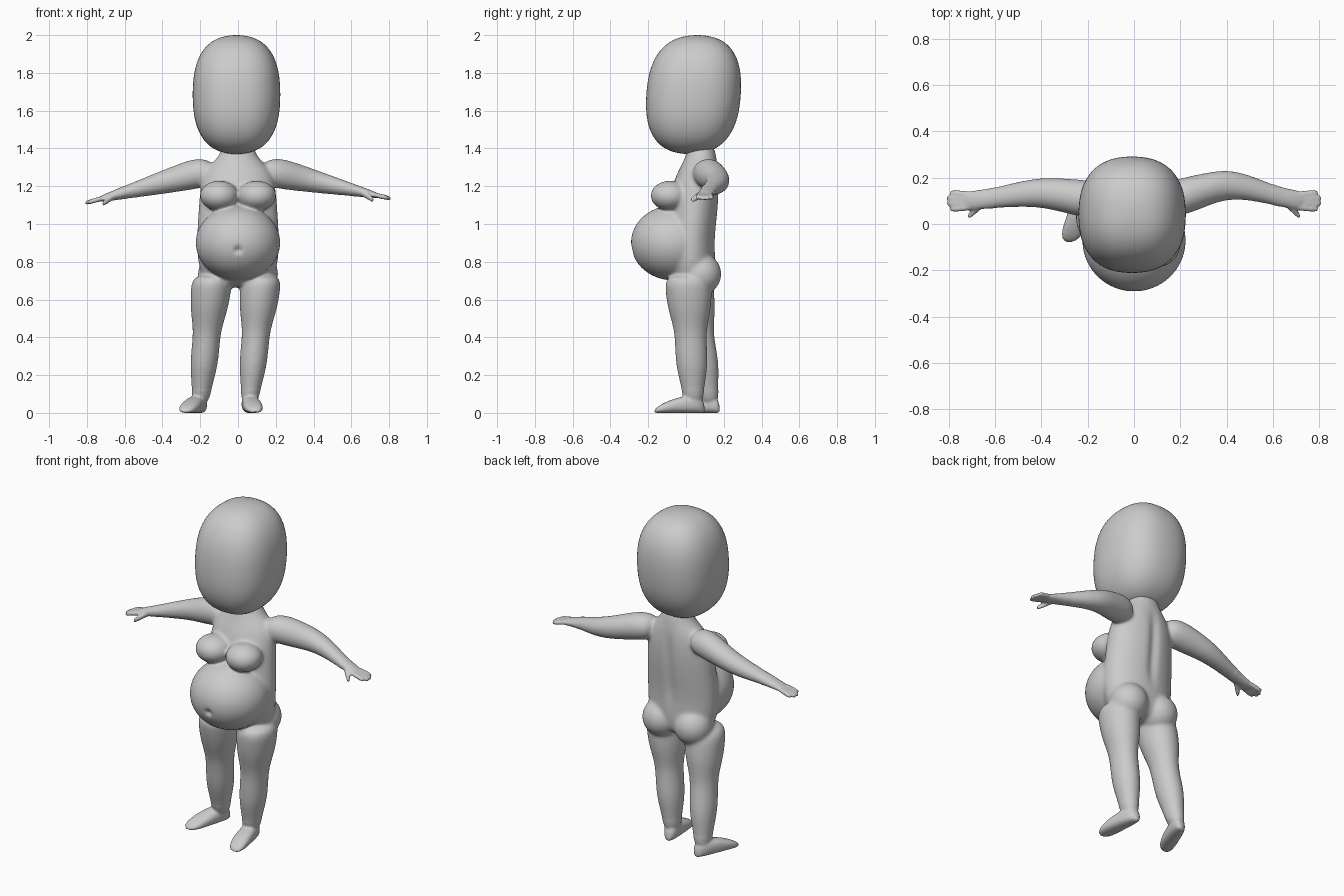
import bpy
import bmesh
from math import cos, sin, pi, exp, copysign
from mathutils import Matrix, Vector

cube = bpy.data.objects.get("Cube")
if cube:
    bpy.data.objects.remove(cube)

GREY = (0.6, 0.6, 0.6, 1)
clay = bpy.data.materials.new("light_grey_clay")
clay.use_nodes = True
clay.diffuse_color = GREY
clay.node_tree.nodes["Principled BSDF"].inputs["Base Color"].default_value = GREY


def bulge(t, power):
    """Rounded size profile: full in the middle, closing at t = -1 and t = 1."""
    return (1 - abs(t) ** power) ** (1 / power)


def rounded_steps(count):
    """Steps between -1 and 1, crowded towards both ends."""
    return [-cos(pi * (i + 0.25) / (count - 0.5)) for i in range(count)]


def loft(bm, stations, axis, segments=16, power=2):
    """Skin closed rings; a station is (centre, half size, half size)."""
    across, along = [i for i in range(3) if i != axis]
    grow = 3 / (2 + cos(2 * pi / segments))  # offsets subdivision shrinkage
    rings = []
    for centre, first_size, second_size in stations:
        ring = []
        for k in range(segments):
            angle = 2 * pi * k / segments
            c, s = cos(angle), sin(angle)
            point = Vector(centre)
            point[across] += copysign(abs(c) ** (2 / power), c) * first_size * grow
            point[along] += copysign(abs(s) ** (2 / power), s) * second_size * grow
            ring.append(bm.verts.new(point))
        rings.append(ring)
    faces = [bm.faces.new(rings[0]), bm.faces.new(rings[-1])]
    for low, high in zip(rings, rings[1:]):
        for k in range(segments):
            n = (k + 1) % segments
            faces.append(bm.faces.new((low[k], low[n], high[n], high[k])))
    bmesh.ops.recalc_face_normals(bm, faces=faces)


def ellipsoid(bm, centre, radii):
    place = Matrix.Translation(centre) @ Matrix.Diagonal((*radii, 1))
    bmesh.ops.create_uvsphere(bm, u_segments=20, v_segments=12, radius=1, matrix=place)


def leg(bm, hip, ankle):
    """Evenly spaced rings from the hip to the ankle."""
    widths = (0.108, 0.107, 0.098, 0.073, 0.074, 0.073, 0.053, 0.044)
    hip, ankle = Vector(hip), Vector(ankle)
    last = len(widths) - 1
    loft(bm, [(hip.lerp(ankle, i / last), width, width * 1.15)
              for i, width in enumerate(widths)], 2)


def foot(bm, heel, toe):
    """Wedge that widens and gets lower from the heel to the toe."""
    heel, toe = Vector(heel), Vector(toe)
    stations = []
    for t in rounded_steps(10):
        forward = (t + 1) / 2
        half_height = (0.1 - 0.07 * forward ** 2) * bulge(t, 4) / 2
        centre = heel.lerp(toe, forward)
        centre.z = half_height
        stations.append((centre, (0.045 + 0.01 * forward) * bulge(t, 3), half_height))
    loft(bm, stations, 1, power=2.5)


def finger(bm, start, end, radius):
    stations = []
    for t in rounded_steps(8):
        size = radius * bulge(t, 4)
        stations.append((start.lerp(end, (t + 1) / 2), size, size))
    loft(bm, stations, 0, segments=10)


def arm(bm, side, elbow_bend, slope):
    """Arm held out sideways, bent backward at the elbow, with a hand."""
    def middle(x):
        bend = max(0, 1 - abs(x - 0.42) / 0.27)
        return Vector((side * x, 0.1 + elbow_bend * bend, 1.27 - slope * max(0, x - 0.22)))

    depths = (0.07, 0.083, 0.074, 0.065, 0.057, 0.048, 0.041, 0.043)
    heights = (0.06, 0.083, 0.075, 0.064, 0.052, 0.04, 0.026, 0.015)
    loft(bm, [(middle(0.12 + 0.09 * i), depth, height)
              for i, (depth, height) in enumerate(zip(depths, heights))], 0)

    # Four fingers, the outer ones shorter, and a thumb
    for place in (-1.5, -0.5, 0.5, 1.5):
        sideways = Vector((0, place * 0.024, 0))
        tip = middle(0.82 - 0.015 * abs(place))
        finger(bm, middle(0.7) + sideways * 0.8, tip + sideways, 0.0135)
    finger(bm, middle(0.64) - Vector((0, 0.01, 0)),
           middle(0.72) - Vector((0, 0.07, 0.03)), 0.017)


def make_object(name, bm):
    mesh = bpy.data.meshes.new(name)
    bm.to_mesh(mesh)
    bm.free()
    mesh.materials.append(clay)
    obj = bpy.data.objects.new(name, mesh)
    bpy.context.collection.objects.link(obj)
    rounding = obj.modifiers.new("round", "SUBSURF")
    rounding.levels = rounding.render_levels = 2
    return obj


def shade_smooth(mesh):
    for face in mesh.polygons:
        face.use_smooth = True


# Head: a tall rounded block, leaning slightly back towards the top
bm = bmesh.new()
loft(bm, [((-0.008, 0.04 + 0.02 * t, 1.685 + 0.316 * t),
           0.232 * bulge(t, 2.5), 0.25 * bulge(t, 2.5))
          for t in rounded_steps(14)], 2, segments=24, power=2.4)
head = make_object("head", bm)
shade_smooth(head.data)

# Trunk and neck: height, half width, centre y, half depth
bm = bmesh.new()
trunk_rings = (
    (0.66, 0.14, 0.03, 0.1), (0.75, 0.21, 0.03, 0.13), (0.9, 0.22, 0.02, 0.13),
    (1.05, 0.21, 0.04, 0.13), (1.2, 0.2, 0.05, 0.13), (1.3, 0.17, 0.07, 0.1),
    (1.36, 0.09, 0.08, 0.08), (1.45, 0.08, 0.08, 0.06))
loft(bm, [((0, y, z), width, depth) for z, width, y, depth in trunk_rings], 2, segments=20)

# Belly, chest and buttocks
ellipsoid(bm, (0, -0.07, 0.9), (0.23, 0.228, 0.2))
for side in (-1, 1):
    ellipsoid(bm, (side * 0.1, -0.085, 1.15), (0.105, 0.105, 0.08))
    ellipsoid(bm, (side * 0.105, 0.08, 0.735), (0.11, 0.11, 0.11))

# Limbs: the right leg stands farther back and out than the left
leg(bm, (0.125, 0.01, 0.74), (0.06, 0.04, 0.04))
leg(bm, (-0.135, 0.01, 0.74), (-0.2, 0.125, 0.04))
foot(bm, (0.055, 0.1, 0), (0.09, -0.17, 0))
foot(bm, (-0.19, 0.18, 0), (-0.28, -0.08, 0))
arm(bm, side=1, elbow_bend=0.08, slope=0.23)
arm(bm, side=-1, elbow_bend=0.04, slope=0.27)

# Fuse the parts into one skin
body = make_object("body", bm)
fuse = body.modifiers.new("fuse", "REMESH")
fuse.mode = "VOXEL"
fuse.voxel_size = 0.007
graph = bpy.context.evaluated_depsgraph_get()
skin = bpy.data.meshes.new_from_object(body.evaluated_get(graph))
body.modifiers.clear()

# Blend the joints, keeping the hands and feet crisp
bm = bmesh.new()
bm.from_mesh(skin)
blended = [v for v in bm.verts if abs(v.co.x) < 0.6 and v.co.z > 0.12]
for verts, passes in ((bm.verts, 3), (blended, 12)):
    for step in range(passes):
        bmesh.ops.smooth_vert(bm, verts=verts, factor=0.5,
                              use_axis_x=True, use_axis_y=True, use_axis_z=True)

# Navel, spine groove and flat soles
navel = Vector((0, -0.296, 0.86))
for v in bm.verts:
    point = v.co
    point.y += 0.02 * exp(-((point - navel).length / 0.02) ** 2)
    if point.y > 0.09:
        groove = exp(-(point.x / 0.03) ** 2) * exp(-((point.z - 1.08) / 0.2) ** 4)
        point.y -= 0.014 * groove
    point.z = max(point.z, 0)
bm.to_mesh(skin)
bm.free()
skin.materials.clear()
skin.materials.append(clay)
shade_smooth(skin)
body.data = skin
